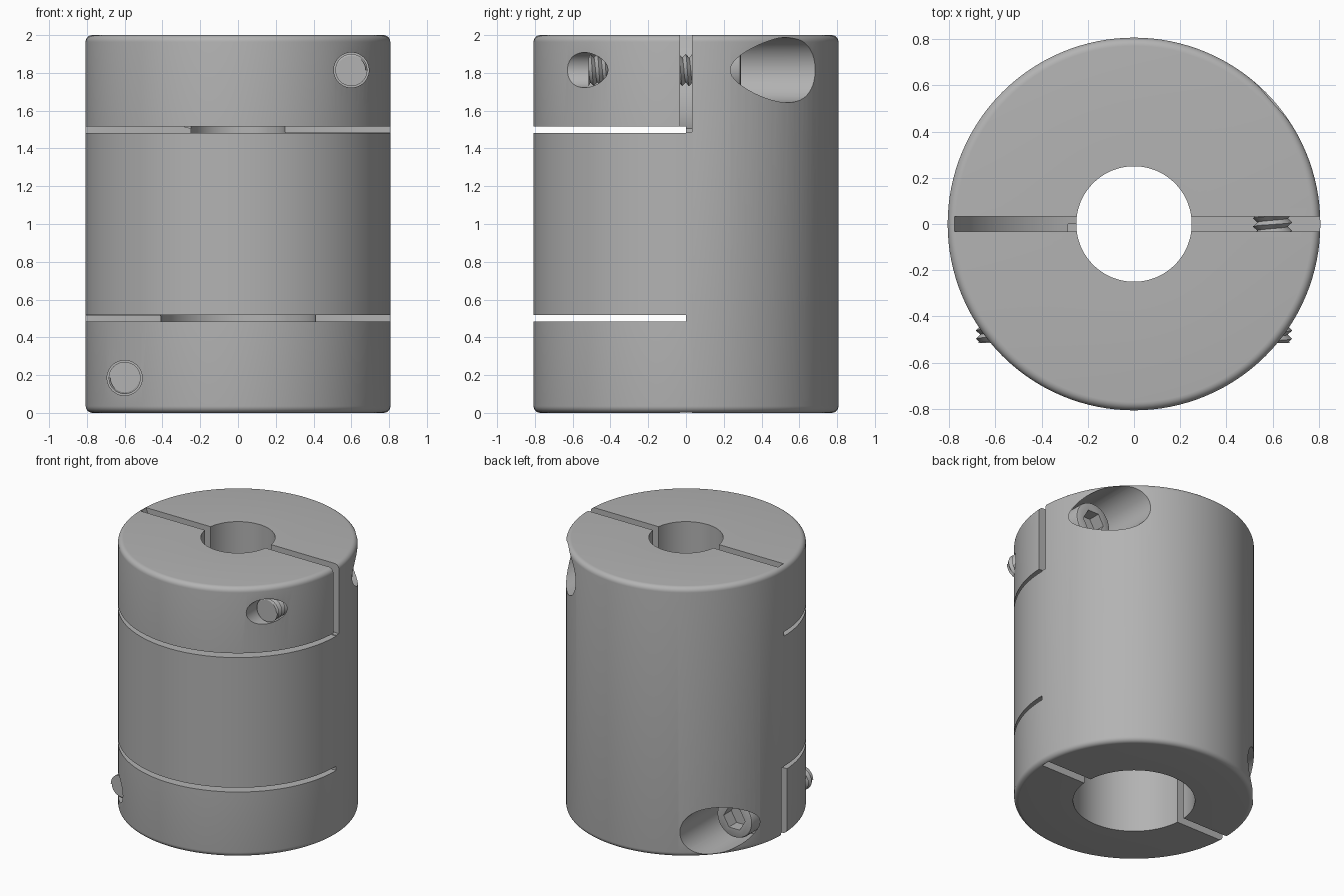
import bpy, bmesh, math
from mathutils import Matrix

cube = bpy.data.objects.get("Cube")
if cube:
    bpy.data.objects.remove(cube, do_unlink=True)

grey = bpy.data.materials.new("plain_grey")
grey.use_nodes = True
colour = (0.45, 0.45, 0.45, 1)
grey.diffuse_color = colour
grey.node_tree.nodes["Principled BSDF"].inputs["Base Color"].default_value = colour

R = 0.807                    # body radius
SCREW_X, SCREW_Z = 0.6, 1.815
ALONG_Y = Matrix.Translation((SCREW_X, 0, SCREW_Z)) @ Matrix.Rotation(-math.pi / 2, 4, 'X')
# half turn about the y axis through mid height, taking the top end to the bottom
FLIP = Matrix.Translation((0, 0, 2)) @ Matrix.Rotation(math.pi, 4, 'Y')


def finish(name, bm, matrix=Matrix()):
    bmesh.ops.recalc_face_normals(bm, faces=bm.faces)
    bm.transform(matrix)
    mesh = bpy.data.meshes.new(name)
    bm.to_mesh(mesh)
    bm.free()
    mesh.materials.append(grey)
    obj = bpy.data.objects.new(name, mesh)
    bpy.context.collection.objects.link(obj)
    return obj


def lathe(name, profile, sides, closed, matrix=Matrix()):
    bm = bmesh.new()
    rings = []
    for r, z in profile:
        rings.append([bm.verts.new((r * math.cos(a), r * math.sin(a), z))
                      for a in (math.tau * i / sides for i in range(sides))])
    for k in range(len(rings) if closed else len(rings) - 1):
        a, b = rings[k], rings[(k + 1) % len(rings)]
        for i in range(sides):
            j = (i + 1) % sides
            bm.faces.new((a[i], a[j], b[j], b[i]))
    if not closed:
        bm.faces.new(rings[0])
        bm.faces.new(rings[-1])
    return finish(name, bm, matrix)


def rod(name, r, start, end, sides, matrix):
    return lathe(name, [(r, start), (r, end)], sides, False, matrix)


def box(name, low, high, matrix):
    bm = bmesh.new()
    bmesh.ops.create_cube(bm, size=1)
    for v in bm.verts:
        v.co = [l if c < 0 else h for c, l, h in zip(v.co, low, high)]
    return finish(name, bm, matrix)


def saw_slit(name, matrix):
    # round blade path on one side, straight run out on the other
    cx, cz, r, half = -0.09, 2.206, 0.718, 0.033
    path = [(0.95, 2.06), (0.95, cz - r)]
    for i in range(21):
        a = math.radians(-90 - 78 * i / 20)
        path.append((cx + r * math.cos(a), cz + r * math.sin(a)))
    bm = bmesh.new()
    face = bm.faces.new([bm.verts.new((x, -half, z)) for x, z in path])
    new = bmesh.ops.extrude_face_region(bm, geom=[face])["geom"]
    bmesh.ops.translate(bm, vec=(0, 2 * half, 0),
                        verts=[g for g in new if isinstance(g, bmesh.types.BMVert)])
    return finish(name, bm, matrix)


def select(obj):
    bpy.ops.object.select_all(action='DESELECT')
    obj.select_set(True)
    bpy.context.view_layer.objects.active = obj


def cut(target, cutter):
    select(target)
    mod = target.modifiers.new("cut", 'BOOLEAN')
    mod.operation, mod.solver, mod.object = 'DIFFERENCE', 'EXACT', cutter
    bpy.ops.object.modifier_apply(modifier=mod.name)
    bpy.data.objects.remove(cutter, do_unlink=True)


def smooth(obj):
    select(obj)
    bpy.ops.object.shade_smooth_by_angle(angle=math.radians(30))


def threaded_shaft(name, start, end, matrix):
    # helical zigzag thread
    pitch, sides, outer, root = 0.036, 32, 0.085, 0.066
    rows = int((end - start) / pitch * 2) + 4
    bm = bmesh.new()
    grid = []
    for k in range(rows):
        row = []
        for i in range(sides + 1):
            a = math.tau * i / sides
            y = start + pitch * (k / 2 - 1 + i / sides)
            r = outer if k % 2 else root
            row.append(bm.verts.new((r * math.cos(a), r * math.sin(a), min(max(y, start), end))))
        grid.append(row)
    for a, b in zip(grid, grid[1:]):
        for i in range(sides):
            bm.faces.new((a[i], a[i + 1], b[i + 1], b[i]))
    # flat tip and inner end
    for z in (start, end):
        bm.faces.new([bm.verts.new((0.076 * math.cos(a), 0.076 * math.sin(a), z))
                      for a in (math.tau * i / sides for i in range(sides))])
    bmesh.ops.remove_doubles(bm, verts=bm.verts, dist=0.0001)
    return finish(name, bm, matrix)


# Body: hollow cylinder with rounded rims and a stepped bore
fillet = 0.036
rim = [(R - fillet + fillet * math.sin(a), 2 - fillet + fillet * math.cos(a))
       for a in (math.pi / 2 * i / 6 for i in range(7))]
profile = [(0.25, 1), (0.25, 2)] + rim + [(r, 2 - z) for r, z in reversed(rim)]
profile += [(0.41, 0), (0.41, 1)]
body = lathe("coupling_body", profile, 128, True)

for end, turn in (("top", Matrix()), ("bottom", FLIP)):
    axis = turn @ ALONG_Y
    # clamp cuts
    cut(body, box("cross_slot", (-1, -1, 1.483), (1, 0, 1.515), turn))
    cut(body, saw_slit("clamp_slit", turn))
    cut(body, rod("screw_hole", 0.093, -1, 0.2, 48, axis))
    cut(body, rod("head_recess", 0.172, 0.12, 1, 64, axis))

    # Clamp screw: threaded shaft and socket head
    smooth(threaded_shaft(end + "_screw_shaft", -0.515, 0.13, axis))
    head = lathe(end + "_screw_head",
                 [(0.145, 0.12), (0.145, 0.275), (0.14, 0.286), (0.13, 0.29)], 48, False, axis)
    cut(head, rod("hex_socket", 0.088, 0.2, 0.4, 6, axis))
    smooth(head)

smooth(body)
